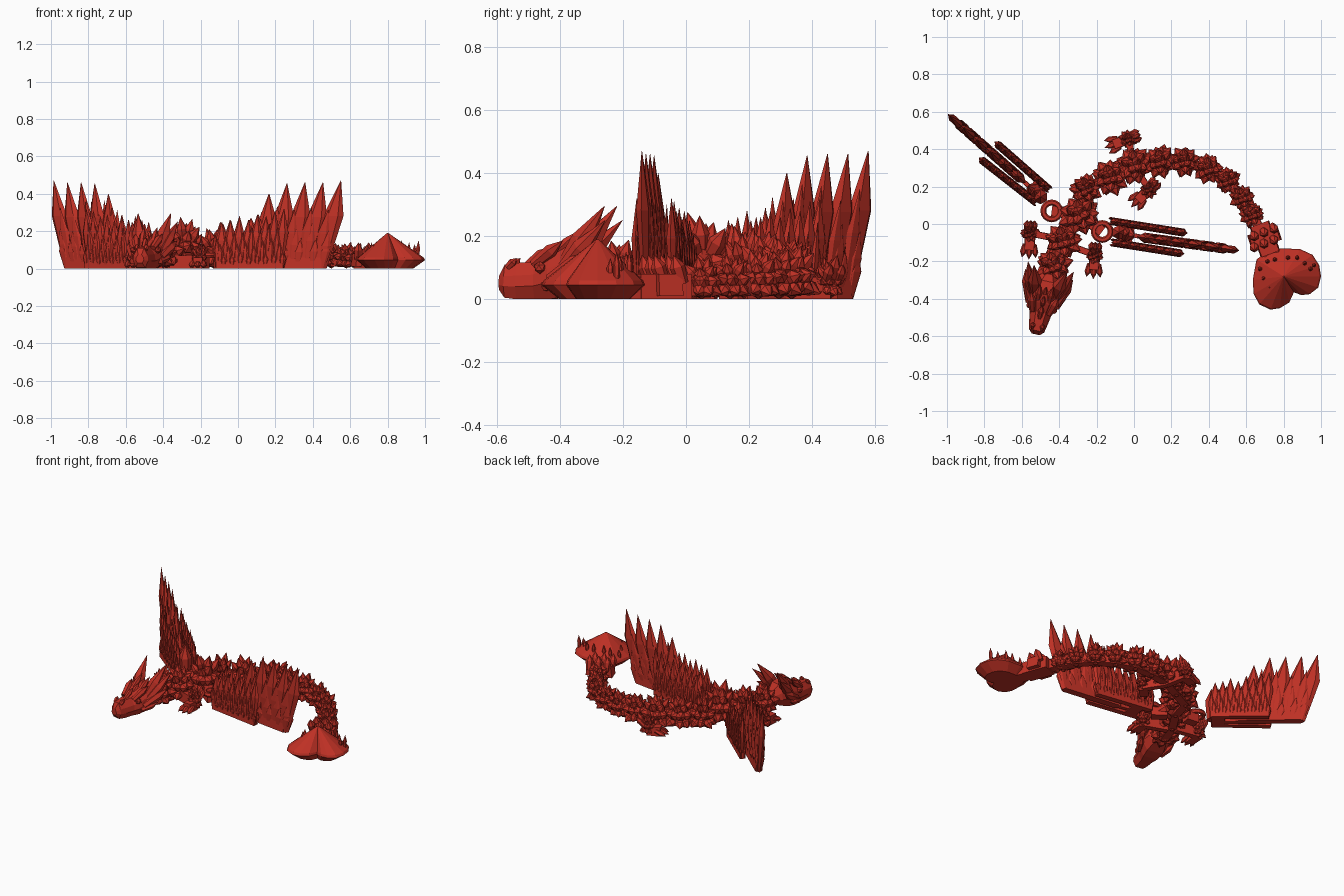
import bpy, bmesh, math, random
from mathutils import Vector as V, Matrix

if "Cube" in bpy.data.objects:
    bpy.data.objects.remove(bpy.data.objects["Cube"])

random.seed(7)
red = bpy.data.materials.new("crystal_red")
red.diffuse_color = (0.52, 0.03, 0.018, 1)
red.use_nodes = True
red.node_tree.nodes["Principled BSDF"].inputs["Base Color"].default_value = red.diffuse_color
UP = V((0, 0, 1))


def finish(bm, name):
    """Flatten everything onto the ground plane and make the object."""
    for v in bm.verts:
        v.co.z = max(v.co.z, 0)
    bmesh.ops.recalc_face_normals(bm, faces=bm.faces)
    me = bpy.data.meshes.new(name)
    bm.to_mesh(me)
    bm.free()
    me.materials.append(red)
    ob = bpy.data.objects.new(name, me)
    bpy.context.collection.objects.link(ob)
    return ob


def loft(bm, rings):
    """Skin a list of closed point rings, capping both ends."""
    vs = [[bm.verts.new(p) for p in r] for r in rings]
    n = len(vs[0])
    for a, b in zip(vs, vs[1:]):
        for i in range(n):
            bm.faces.new((a[i], a[(i + 1) % n], b[(i + 1) % n], b[i]))
    bm.faces.new(vs[0][::-1])
    bm.faces.new(vs[-1])


def crystal(bm, base, tip, r, thick=None, axis=None, shoulder=0.6, foot=0.75, sides=6):
    """Faceted shard: narrow foot, wide shoulder, sharp point."""
    base, tip = V(base), V(tip)
    d = tip - base
    u = axis or d.cross(UP if abs(d.normalized().z) < 0.9 else V((1, 0, 0)))
    u = u.normalized()
    w = d.cross(u).normalized()
    t = thick or r
    rings = []
    for f, k in ((0, foot), (shoulder, 1), (1, 0.03)):
        rings.append([base + d * f + (u * r * math.cos(a) + w * t * math.sin(a)) * k
                      for a in (math.tau * i / sides for i in range(sides))])
    loft(bm, rings)


def cluster(bm, c, r, h):
    """Dome of shards around a core, some upper ones longer."""
    c = V((c[0], c[1], h * 0.35))
    m = Matrix.Translation(c) @ Matrix.Diagonal((r * 0.7, r * 0.7, h * 0.38, 1))
    bmesh.ops.create_icosphere(bm, subdivisions=1, radius=1, matrix=m)
    for elev, n in ((-20, 8), (12, 9), (42, 6), (68, 4)):
        e = math.radians(elev)
        for i in range(n):
            a = math.tau * (i + random.uniform(-.2, .2)) / n + e
            k = random.uniform(0.9, 1.13)
            d = V((math.cos(a) * math.cos(e) * r, math.sin(a) * math.cos(e) * r,
                   math.sin(e) * h * 0.68)) * k
            crystal(bm, c + d * 0.25, c + d, r * (.3 if elev < 30 else .25), shoulder=0.57)


def bar(bm, p, q, w, h, z=0):
    """Tapered block between two ground points."""
    p, q = V((*p, z)), V((*q, z))
    s = (q - p).cross(UP).normalized() * w
    loft(bm, [[e - s, e + s, e + s * .9 + UP * h, e - s * .9 + UP * h] for e in (p, q)])


def ring(bm, c, R, r, z):
    """Flat torus link."""
    prof = []
    for i in range(16):
        a = math.tau * i / 16
        d = V((math.cos(a), math.sin(a), 0))
        prof.append([bm.verts.new(V((c[0], c[1], z)) + d * (R + r * math.cos(b)) + UP * r * math.sin(b))
                     for b in (math.tau * j / 6 for j in range(6))])
    for i in range(16):
        for j in range(6):
            a, b = prof[i], prof[(i + 1) % 16]
            bm.faces.new((a[j], b[j], b[(j + 1) % 6], a[(j + 1) % 6]))


# Body: jointed chain from neck to tail (x, y, radius, height)
chain = [(-.43, -.22, .10, .18), (-.38, -.09, .10, .21), (-.29, .05, .115, .26),
         (-.255, .185, .085, .22), (-.13, .25, .10, .21), (0, .315, .10, .20),
         (.14, .335, .09, .19), (.27, .335, .085, .17), (.395, .295, .08, .16),
         (.50, .23, .075, .15), (.58, .14, .07, .14), (.63, .05, .072, .13)]
for i, (x, y, r, h) in enumerate(chain):
    bm = bmesh.new()
    cluster(bm, (x, y), r, h)
    nx, ny = chain[i + 1][:2] if i + 1 < len(chain) else (.70, -.07)
    bar(bm, (x, y), (nx, ny), 0.025, 0.06, 0.01)
    finish(bm, f"body_segment_{i}")

# Tail joint before the heart: faceted wedge with shards on top
bm = bmesh.new()
bar(bm, (.67, 0), (.73, -.16), .055, .08)
bar(bm, (.685, -.035), (.71, -.11), .085, .07, .01)
bar(bm, (.72, -.12), (.76, -.22), .045, .07)
for k in (-.05, 0, .05):
    for y in (-.03, -.09):
        crystal(bm, (.69 + k, y + k * .4, .05), (.70 + k * 1.1, y - .03 + k * .4, .14), .025)
finish(bm, "tail_joint")

# Heart tail tip: bevelled heart outline rising to a peak
bm = bmesh.new()
heart = [(.655, -.19), (.72, -.14), (.80, -.13), (.89, -.135), (.955, -.165), (.99, -.22),
         (1.0, -.28), (.985, -.34), (.94, -.375), (.895, -.38), (.855, -.365), (.83, -.42),
         (.78, -.45), (.73, -.458), (.67, -.43), (.64, -.375), (.635, -.30)]
c = V((.80, -.28))
loft(bm, [[V((*(c + (V(p) - c) * k), z)) for p in heart]
          for k, z in ((.68, 0), (1, .045), (.96, .06), (.02, .19))])
for x, y, h in ((.67, -.24, .12), (.69, -.29, .13), (.72, -.34, .13), (.71, -.2, .14),
                (.75, -.19, .15), (.82, -.18, .15), (.87, -.18, .15), (.91, -.21, .14),
                (.94, -.24, .13), (.96, -.22, .15)):
    crystal(bm, (x, y, .05), (x + .005, y, h), .012)
finish(bm, "heart_tail_tip")


# Wings: two inner panels and one tall outer panel, each a row of shards
def panel(name, p, q, tips, r, t, foot):
    bm = bmesh.new()
    p, q = V((*p, 0)), V((*q, 0))
    d = q - p
    u = d.normalized()
    side = u.cross(UP)
    bar(bm, p.xy, (p + d * foot).xy, t, .06)
    n = len(tips)
    for i, h in enumerate(tips):
        s = (i + .5) / n if r < .04 else i / (n - 1)
        base, tip = p + d * s * foot, p + d * s + UP * h
        crystal(bm, base, tip, r, t, u, .6, .45)
        for sg in (-1, 1):  # shorter shards stacked on both faces
            for k, off in ((.74, .5), (.5, .15), (.3, -.3)):
                s2 = min(1, max(0, s - off / n))
                hk = h * k * random.uniform(.85, 1.1)
                b2 = p + d * s2 * foot + side * sg * t * .55
                t2 = p + d * (s2 * foot + (s2 - s2 * foot) * k) + side * sg * t * .95 + UP * hk
                crystal(bm, b2, t2, r * .55, t * .45, u, .6, .5)
    finish(bm, name)


inner = [.25, .26, .28, .26, .29, .28, .31, .32]
outer = [.27, .40, .455, .46, .46, .47]
wings = {
    "left": (((-.46, .19), (-.745, .44)), ((-.53, .12), (-.83, .355)), ((-.62, .255), (-.985, .578)),
             (-.50, .145), (-.44, .07), (-.36, .06)),
    "right": (((-.12, .015), (.29, -.05)), ((-.11, -.10), (.27, -.16)), ((.07, -.075), (.55, -.14)),
              (-.08, -.045), (-.17, -.04), (-.25, .02)),
}
for side, (a, b, o, hub, link, root) in wings.items():
    panel(f"{side}_wing_inner_a", *a, inner, .034, .018, .93)
    panel(f"{side}_wing_inner_b", *b, inner, .034, .018, .93)
    panel(f"{side}_wing_outer", *o, outer, .055, .023, .79)
    bm = bmesh.new()
    bar(bm, hub, (V(hub) + (V(o[0]) - V(hub)) * .5), .055, .10)
    for k in (0, .3, .55):  # shards standing on the hub
        crystal(bm, (*hub, .02), (*(V(hub).lerp(V(o[0]), k)), .24 - k * .1), .04)
    ring(bm, link, .045, .016, .07)
    bar(bm, link, root, .03, .08)
    bar(bm, o[0], V(o[0]) + (V(hub) - V(o[0])) * .6, .012, .05)
    finish(bm, f"{side}_wing_hinge")


# Legs: thigh shards, ankle, and a foot with three claws
def leg(name, body, thigh, foot):
    bm = bmesh.new()
    bar(bm, body, thigh, .018, .07)
    cluster(bm, thigh, .05, .13)
    bar(bm, thigh, foot, .028, .06)
    d = (V(foot) - V(thigh)).normalized()
    s = V((-d.y, d.x))
    for k in (-1, 0, 1):
        f = V(foot) + s * k * .025
        t = f + d * (.05 - abs(k) * .01) + s * k * .012
        crystal(bm, (*(f - d * .03), .035), (*t, .01), .017)
        b = V(thigh) - d * .02 + s * k * .02
        crystal(bm, (*b, .06), (*(b - d * .05), .14 - abs(k) * .03), .018)
    finish(bm, name)


leg("front_left_leg", (-.40, -.08), (-.555, -.05), (-.56, -.14))
leg("front_right_leg", (-.36, -.11), (-.21, -.165), (-.215, -.245))
leg("back_left_leg", (0, .31), (-.03, .455), (-.11, .425))
leg("back_right_leg", (0, .31), (.08, .185), (.02, .125))

# Head: lofted snout-to-skull in a local frame (x side, y back, z up)
bm = bmesh.new()
sections = [(0, .022, .03, .075), (.02, .042, .005, .11), (.06, .05, 0, .115), (.12, .06, 0, .12),
            (.17, .08, 0, .15), (.23, .088, .01, .175), (.29, .07, .03, .17), (.33, .04, .05, .13)]
loft(bm, [[V((w * a, y, lo + (hi - lo) * b)) for a, b in
           ((-.6, 0), (.6, 0), (1, .35), (.9, .65), (.45, 1), (-.45, 1), (-.9, .65), (-1, .35))]
          for y, w, lo, hi in sections])
for m in (-1, 1):
    crystal(bm, (m * .025, .03, .10), (m * .028, .06, .13), .014)          # nostril
    crystal(bm, (m * .045, .12, .11), (m * .075, .22, .185), .022)         # brow
    bmesh.ops.create_icosphere(bm, subdivisions=1, radius=.02,
                               matrix=Matrix.Translation((m * .066, .145, .10)))  # eye
    crystal(bm, (m * .05, .22, .10), (m * .09, .36, .295), .036, shoulder=.45)    # main horn
    crystal(bm, (m * .07, .22, .09), (m * .125, .37, .25), .032, shoulder=.45)    # side horn
    crystal(bm, (m * .075, .18, .06), (m * .13, .33, .15), .028)           # cheek horn
    crystal(bm, (m * .075, .16, .04), (m * .11, .27, .07), .022)           # jaw spike
    crystal(bm, (m * .03, .16, .12), (m * .035, .27, .22), .018)
for y in (.09, .14, .19):
    crystal(bm, (0, y, .11), (0, y + .07, .13 + y * .4), .016)             # crest
head = finish(bm, "head")
head.data.transform(Matrix.Translation((-.525, -.59, 0)) @ Matrix.Rotation(-.22, 4, 'Z'))
